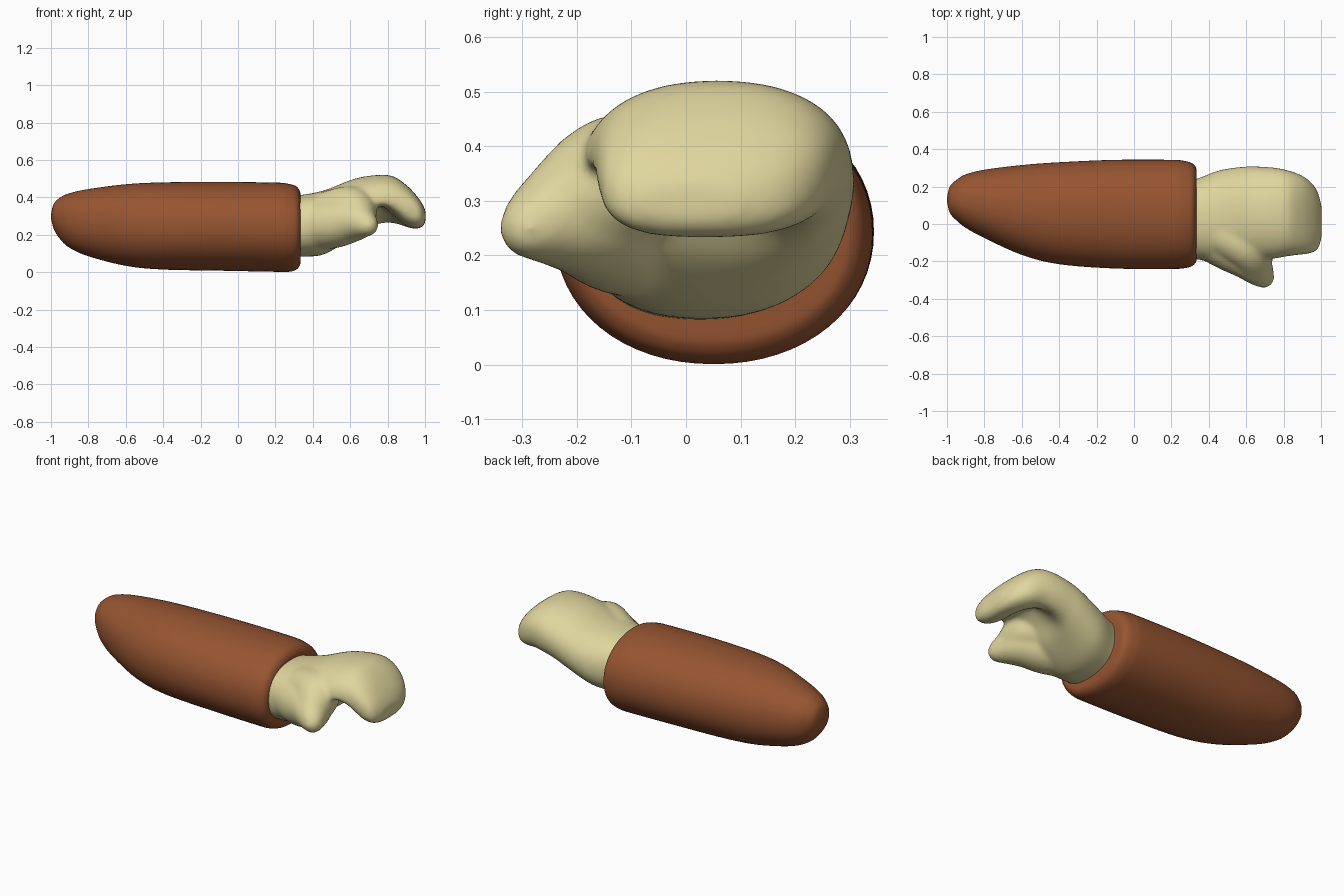
import bpy, bmesh, math
from mathutils import Vector

if "Cube" in bpy.data.objects:
    bpy.data.objects.remove(bpy.data.objects["Cube"])


def material(name, rgb):
    m = bpy.data.materials.new(name)
    m.diffuse_color = (*rgb, 1)
    m.use_nodes = True
    m.node_tree.nodes["Principled BSDF"].inputs["Base Color"].default_value = m.diffuse_color
    return m


def spline(rows, steps):
    """Catmull-Rom through rows of numbers."""
    out = []
    for i in range(len(rows) - 1):
        a, b = rows[max(i - 1, 0)], rows[i]
        c, d = rows[i + 1], rows[min(i + 2, len(rows) - 1)]
        for s in range(steps):
            t = s / steps
            out.append([0.5 * (2 * q + (r - p) * t + (2 * p - 5 * q + 4 * r - w) * t * t
                               + (3 * q - p - 3 * r + w) * t ** 3)
                        for p, q, r, w in zip(a, b, c, d)])
    return out + [list(rows[-1])]


def loft(bm, rows, steps, n=64):
    """Rows: x, z low, z high, y min, y max, roundness power, hollow under the -y side."""
    rings = []
    for x, z0, z1, y0, y1, power, hollow in spline(rows, steps):
        ring = []
        h = (z1 - z0) / 2
        for k in range(n):
            a = 2 * math.pi * k / n
            u = math.copysign(abs(math.cos(a)) ** (2 / power), math.cos(a))
            v = math.copysign(abs(math.sin(a)) ** (2 / power), math.sin(a))
            t = min(max((0.85 - u) / 0.9, 0), 1)
            lift = hollow * t * t * (3 - 2 * t) if v < 0 else 0
            ring.append(bm.verts.new((x, (y0 + y1) / 2 + u * (y1 - y0) / 2,
                                      (z0 + z1) / 2 + v * (h - lift))))
        rings.append(ring)
    for a, b in zip(rings, rings[1:]):
        for k in range(n):
            bm.faces.new((a[k], a[(k + 1) % n], b[(k + 1) % n], b[k]))
    bm.faces.new(rings[0])
    bm.faces.new(rings[-1])
    bmesh.ops.recalc_face_normals(bm, faces=bm.faces)


def finish(bm, name, mat):
    me = bpy.data.meshes.new(name)
    for f in bm.faces:
        f.smooth = True
    bm.to_mesh(me)
    bm.free()
    me.materials.append(mat)
    ob = bpy.data.objects.new(name, me)
    bpy.context.collection.objects.link(ob)
    return ob


brown = material("brown", (0.305, 0.09, 0.031))
cream = material("cream", (0.74, 0.67, 0.34))

# Sleeve: x, z low, z high, y min, y max
sleeve = [(-1, .29, .31, .12, .14), (-.985, .23, .365, .06, .20),
          (-.95, .175, .4, .02, .235), (-.9, .13, .422, -.02, .265),
          (-.8, .085, .444, -.075, .29), (-.6, .034, .47, -.165, .315),
          (-.4, .014, .48, -.215, .33), (-.1, .008, .482, -.238, .343),
          (.2, .002, .479, -.24, .343), (.27, .002, .472, -.236, .337),
          (.31, .013, .46, -.225, .325), (.33, .035, .435, -.205, .305),
          (.335, .06, .41, -.185, .285)]
bm = bmesh.new()
loft(bm, [(*row, 2.1, 0) for row in sleeve], 5)
finish(bm, "sleeve", brown)

# Cupped mitten hand, hollow between thumb and fingers
bm = bmesh.new()
loft(bm, [(.26, .08, .405, -.18, .225, 2.3, 0), (.34, .083, .413, -.19, .243, 2.3, 0),
          (.46, .095, .437, -.205, .288, 2.2, 0), (.6, .155, .492, -.2, .308, 2.1, .03),
          (.68, .19, .512, -.195, .307, 2.1, .10), (.76, .215, .52, -.185, .3, 2.2, .135),
          (.83, .228, .513, -.172, .285, 2.3, .075), (.9, .23, .466, -.163, .258, 2.6, .015),
          (.95, .232, .415, -.155, .22, 2.7, 0), (.983, .24, .37, -.135, .17, 2.6, 0),
          (1.003, .265, .33, -.08, .1, 2.4, 0)], 5)

# Thumb with its web, as a chain of blended balls
thumb = [(.36, -.04, .25, .13), (.5, -.112, .26, .135), (.6, -.175, .275, .118),
         (.66, -.245, .267, .085), (.694, -.286, .25, .057)]
web = [(.5, -.06, .31, .13), (.61, -.125, .333, .125), (.652, -.23, .285, .085)]
for chain in (thumb, web):
    for x, y, z, r in spline(chain, 12):
        ball = bmesh.ops.create_icosphere(bm, subdivisions=3, radius=r)
        bmesh.ops.translate(bm, verts=ball["verts"], vec=Vector((x, y, z)))
hand = finish(bm, "hand", cream)
rm = hand.modifiers.new("blend", 'REMESH')
rm.mode = 'VOXEL'
rm.voxel_size = 0.01
rm.use_smooth_shade = True
sm = hand.modifiers.new("soften", 'SMOOTH')
sm.factor = 0.5
sm.iterations = 22
